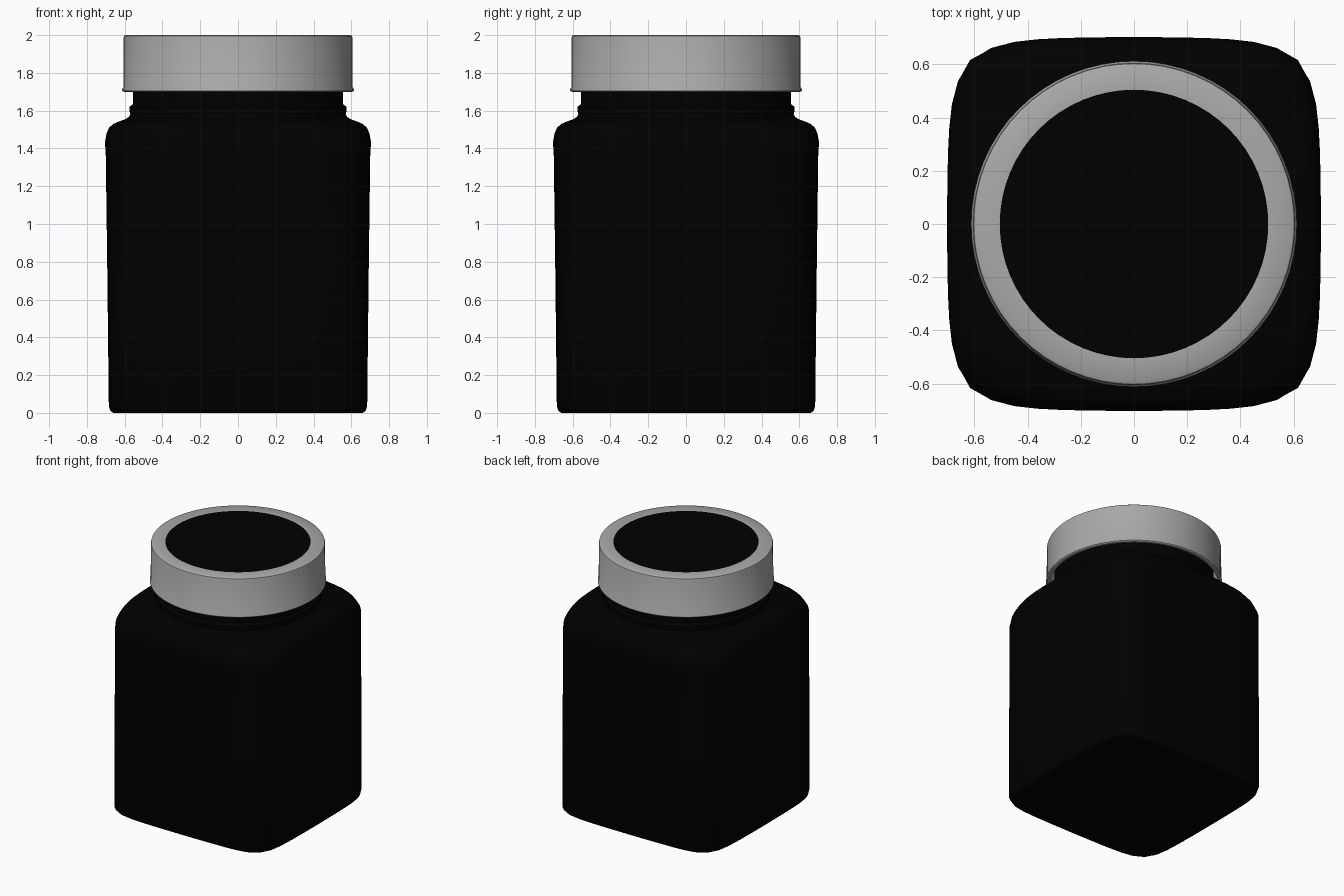
import bpy, bmesh, math

if "Cube" in bpy.data.objects:
    bpy.data.objects.remove(bpy.data.objects["Cube"])

SEG = 64


def ring(bm, r, z, n=2.0, bulge=0.0):
    """Superellipse loop: n = 2 is a circle, larger n is squarer; bulge bows the sides."""
    verts = []
    for i in range(SEG):
        a = 2 * math.pi * i / SEG
        c, s = math.cos(a), math.sin(a)
        k = 1 / (abs(c) ** n + abs(s) ** n) ** (1 / n)
        x, y = k * c, k * s
        verts.append(bm.verts.new((r * x * (1 - bulge * y * y),
                                   r * y * (1 - bulge * x * x), z)))
    return verts


def loft(name, profile, mat, cap_start=False, cap_end=False):
    """Skin a list of (radius, height, squareness, bulge) loops."""
    bm = bmesh.new()
    loops = [ring(bm, *p) for p in profile]
    for a, b in zip(loops, loops[1:]):
        for i in range(SEG):
            j = (i + 1) % SEG
            bm.faces.new((a[i], a[j], b[j], b[i]))
    if cap_start:
        bm.faces.new(loops[0][::-1])
    if cap_end:
        bm.faces.new(loops[-1])
    if len(loops) > 1:
        bmesh.ops.recalc_face_normals(bm, faces=bm.faces)
    mesh = bpy.data.meshes.new(name)
    bm.to_mesh(mesh)
    bm.free()
    obj = bpy.data.objects.new(name, mesh)
    bpy.context.collection.objects.link(obj)
    mesh.materials.append(mat)
    bpy.ops.object.select_all(action='DESELECT')
    obj.select_set(True)
    bpy.context.view_layer.objects.active = obj
    bpy.ops.object.shade_smooth_by_angle(angle=math.radians(40))
    return obj


def material(name, v):
    m = bpy.data.materials.new(name)
    m.diffuse_color = (v, v, v, 1)
    m.use_nodes = True
    m.node_tree.nodes["Principled BSDF"].inputs["Base Color"].default_value = m.diffuse_color
    return m


black = material("black", 0.0)
grey = material("grey", 0.4)

# Square jar with rounded shoulder blending into a round beaded neck
loft("jar_body", [
    (0.64, 0.004, 8, .02), (0.66, 0.0, 8, .02), (0.675, 0.01, 8, .02),
    (0.684, 0.035, 8, .02), (0.692, 0.75, 7.2, .025), (0.70, 1.36, 6.5, .03),
    (0.703, 1.41, 6.2, .03), (0.703, 1.44, 5.7, .03), (0.696, 1.48, 5.0, .03),
    (0.682, 1.51, 4.3, .025), (0.66, 1.53, 3.7, .02), (0.63, 1.543, 3.0, .01),
    (0.60, 1.553, 2.4), (0.58, 1.565), (0.57, 1.58), (0.575, 1.60),
    (0.575, 1.62), (0.555, 1.635), (0.553, 1.95),
], black, cap_start=True)

# Hollow screw lid with a small rolled lower lip and a flat top rim
loft("lid", [
    (0.585, 1.965), (0.585, 1.70), (0.603, 1.698), (0.613, 1.705), (0.613, 1.714),
    (0.607, 1.724), (0.606, 1.985), (0.603, 1.995), (0.595, 2.0), (0.505, 2.0),
], grey)

# Black insert disc flush with the lid top
loft("lid_insert", [(0.505, 2.0)], black, cap_end=True)
